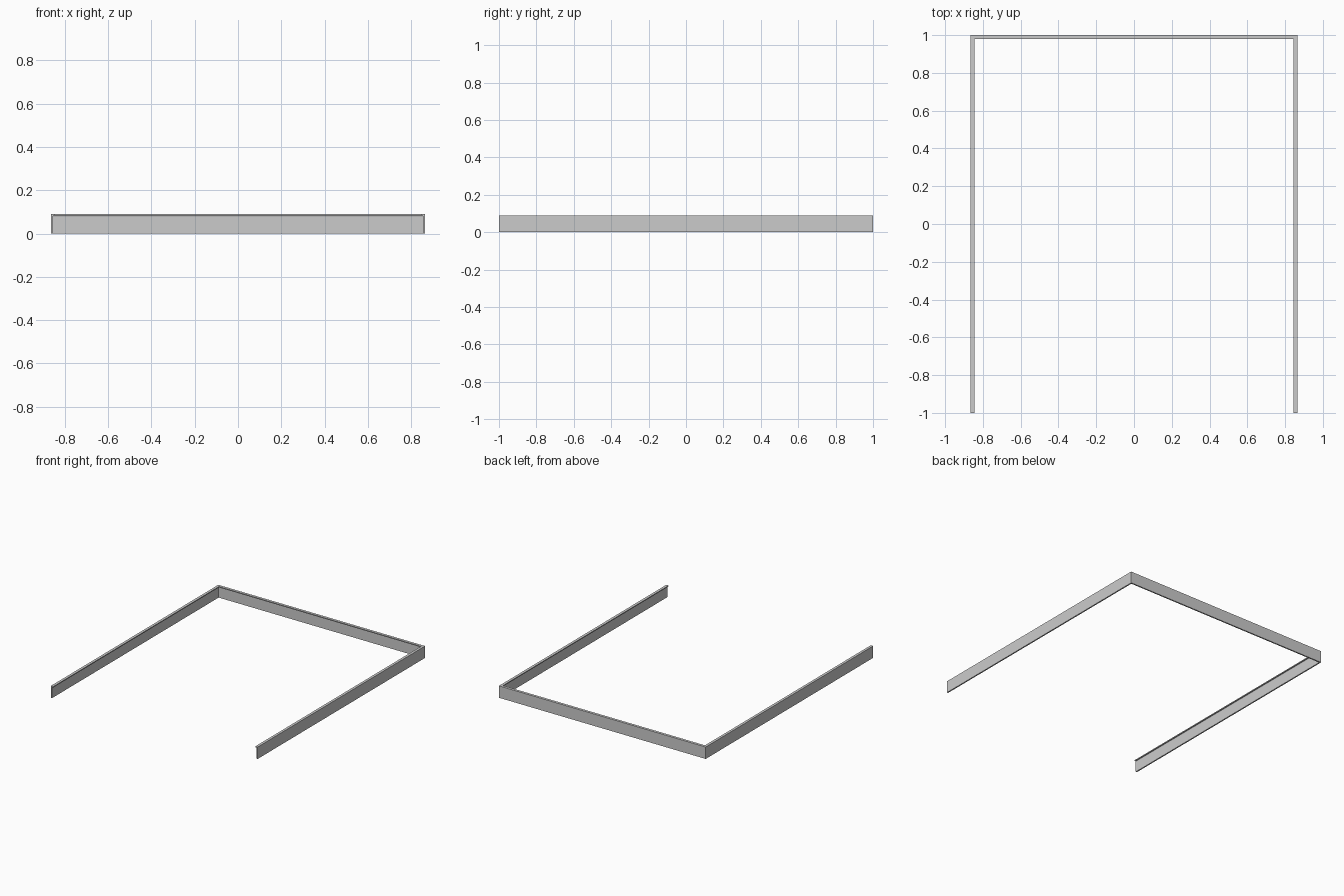
import bpy, bmesh

if "Cube" in bpy.data.objects:
    bpy.data.objects.remove(bpy.data.objects["Cube"])

HX, HY = 0.865, 1.0
# cross-section: (inset from the outer face, height), thin wall with a lip on top
PROFILE = [(0, 0), (0.01, 0), (0.01, 0.078), (0.012, 0.083),
           (0.02, 0.083), (0.02, 0.09), (0, 0.09)]


def sweep(name, stations):
    """Join the profile placed at each station into a closed solid."""
    bm = bmesh.new()
    rings = [[bm.verts.new(place(d, z)) for d, z in PROFILE] for place in stations]
    n = len(PROFILE)
    for a, b in zip(rings, rings[1:]):
        for i in range(n):
            j = (i + 1) % n
            bm.faces.new((a[i], a[j], b[j], b[i]))
    bm.faces.new(rings[0])
    bm.faces.new(rings[-1])
    bmesh.ops.recalc_face_normals(bm, faces=bm.faces)
    mesh = bpy.data.meshes.new(name)
    bm.to_mesh(mesh)
    bm.free()
    obj = bpy.data.objects.new(name, mesh)
    bpy.context.collection.objects.link(obj)


# U-shaped trim: open at the front, mitred at the two back corners
sweep("edge_trim", [
    lambda d, z: (-HX + d, -HY, z),
    lambda d, z: (-HX + d, HY - d, z),
    lambda d, z: (HX - d, HY - d, z),
    lambda d, z: (HX - d, -HY, z),
])
